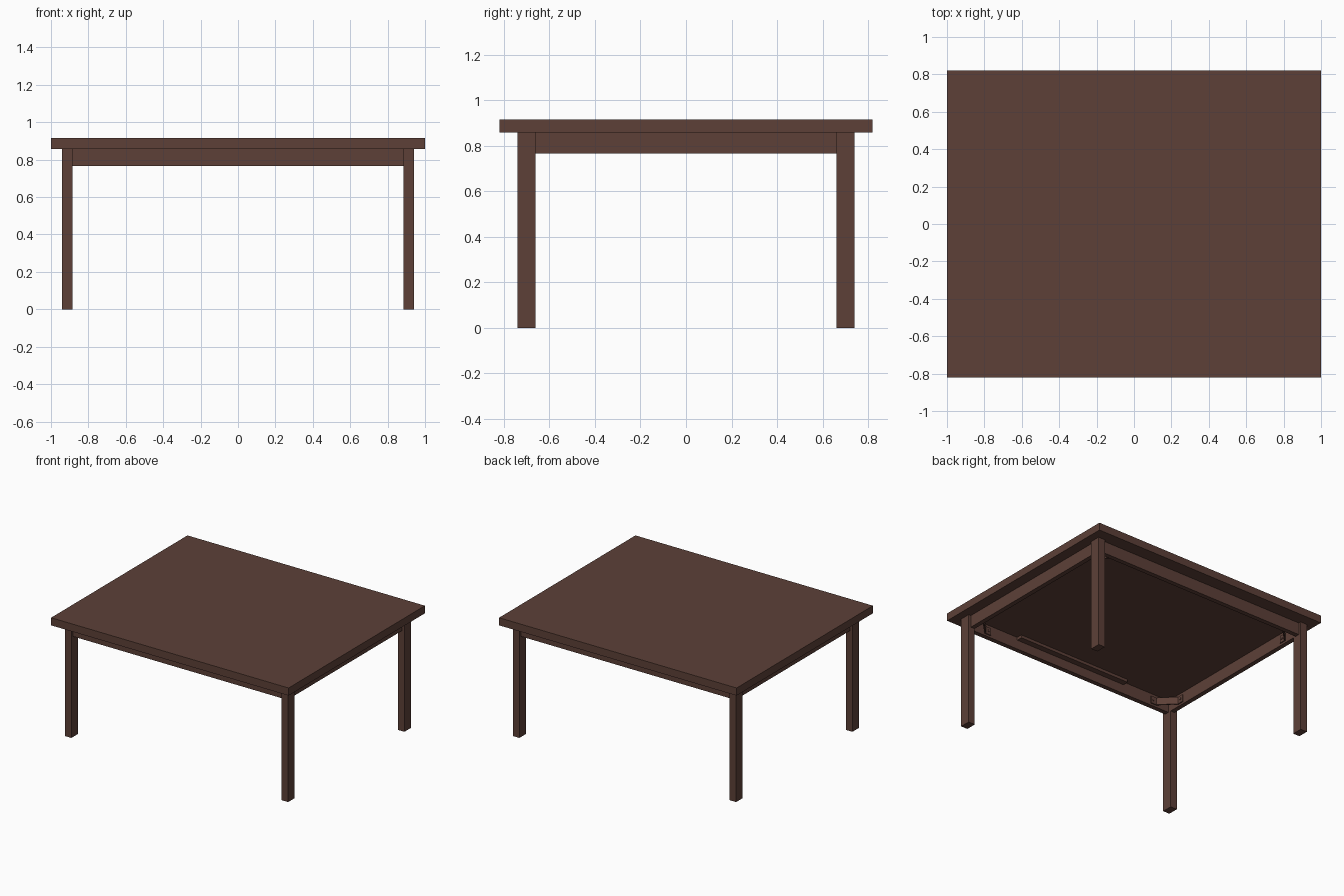
import bpy
from mathutils import Matrix, Vector
from math import pi, atan2

if "Cube" in bpy.data.objects:
    bpy.data.objects.remove(bpy.data.objects["Cube"])

wood = bpy.data.materials.new("dark_brown_wood")
wood.diffuse_color = (0.109, 0.051, 0.039, 1)
wood.use_nodes = True
wood.node_tree.nodes["Principled BSDF"].inputs["Base Color"].default_value = wood.diffuse_color


def finish(ob, name):
    ob.name = name
    ob.data.name = name
    ob.data.materials.append(wood)
    return ob


def box(name, x, y, z):
    """Box from (min, max) ranges."""
    c = [(a + b) / 2 for a, b in (x, y, z)]
    s = [b - a for a, b in (x, y, z)]
    bpy.ops.mesh.primitive_cube_add(size=1)
    ob = bpy.context.object
    ob.data.transform(Matrix.Translation(c) @ Matrix.Diagonal((*s, 1)))
    return finish(ob, name)


def span(a, b, sign):
    return tuple(sorted((a * sign, b * sign)))


def prism(name, pts, z0, z1):
    """Vertical extrusion of a plan outline."""
    n = len(pts)
    verts = [(x, y, z) for z in (z0, z1) for x, y in pts]
    faces = [tuple(reversed(range(n))), tuple(range(n, 2 * n))]
    faces += [(i, (i + 1) % n, n + (i + 1) % n, n + i) for i in range(n)]
    me = bpy.data.meshes.new(name)
    me.from_pydata(verts, [], faces)
    ob = bpy.data.objects.new(name, me)
    bpy.context.collection.objects.link(ob)
    return finish(ob, name)


def screw(name, pos, normal, r=0.008, depth=0.01):
    bpy.ops.mesh.primitive_cylinder_add(vertices=12, radius=r, depth=depth)
    ob = bpy.context.object
    rot = Vector(normal).to_track_quat('Z', 'Y').to_matrix().to_4x4()
    ob.data.transform(Matrix.Translation(pos) @ rot)
    return finish(ob, name)


TOP_Z, APRON_Z = 0.857, 0.765
IX, IY = 0.885, 0.685      # inner faces of the aprons

# table top
box("table_top", (-1, 1), (-0.82, 0.82), (TOP_Z, 0.915))

# aprons and the cleats under the top
for s, n in ((-1, "front"), (1, "back")):
    box(n + "_apron", (-0.886, 0.886), span(IY, 0.72, s), (APRON_Z, TOP_Z))
    box(n + "_cleat", (-0.48, 0.48), span(0.64, IY, s), (0.835, TOP_Z))
for s, n in ((-1, "left"), (1, "right")):
    box(n + "_apron", span(IX, 0.92, s), (-0.662, 0.662), (APRON_Z, TOP_Z))

# legs, corner brackets and their screws
for sx, nx in ((-1, "left"), (1, "right")):
    for sy, ny in ((-1, "front"), (1, "back")):
        n = ny + "_" + nx
        box(n + "_leg", span(0.885, 0.94, sx), span(0.66, 0.74, sy), (0, TOP_Z))
        # bent plate: tab, diagonal, tab
        t = 0.008
        outline = [(IX - 0.16, IY), (IX - 0.11, IY), (IX, IY - 0.11), (IX, IY - 0.16),
                   (IX - t, IY - 0.16), (IX - t, IY - 0.115),
                   (IX - 0.115, IY - t), (IX - 0.16, IY - t)]
        pts = [(x * sx, y * sy) for x, y in outline]
        if sx * sy > 0:
            pts.reverse()
        prism(n + "_corner_bracket", pts, 0.78, 0.835)
        zc = 0.808
        screw(n + "_screw_a", ((IX - 0.14) * sx, (IY - t) * sy, zc), (0, sy, 0))
        screw(n + "_screw_b", ((IX - t) * sx, (IY - 0.14) * sy, zc), (sx, 0, 0))
